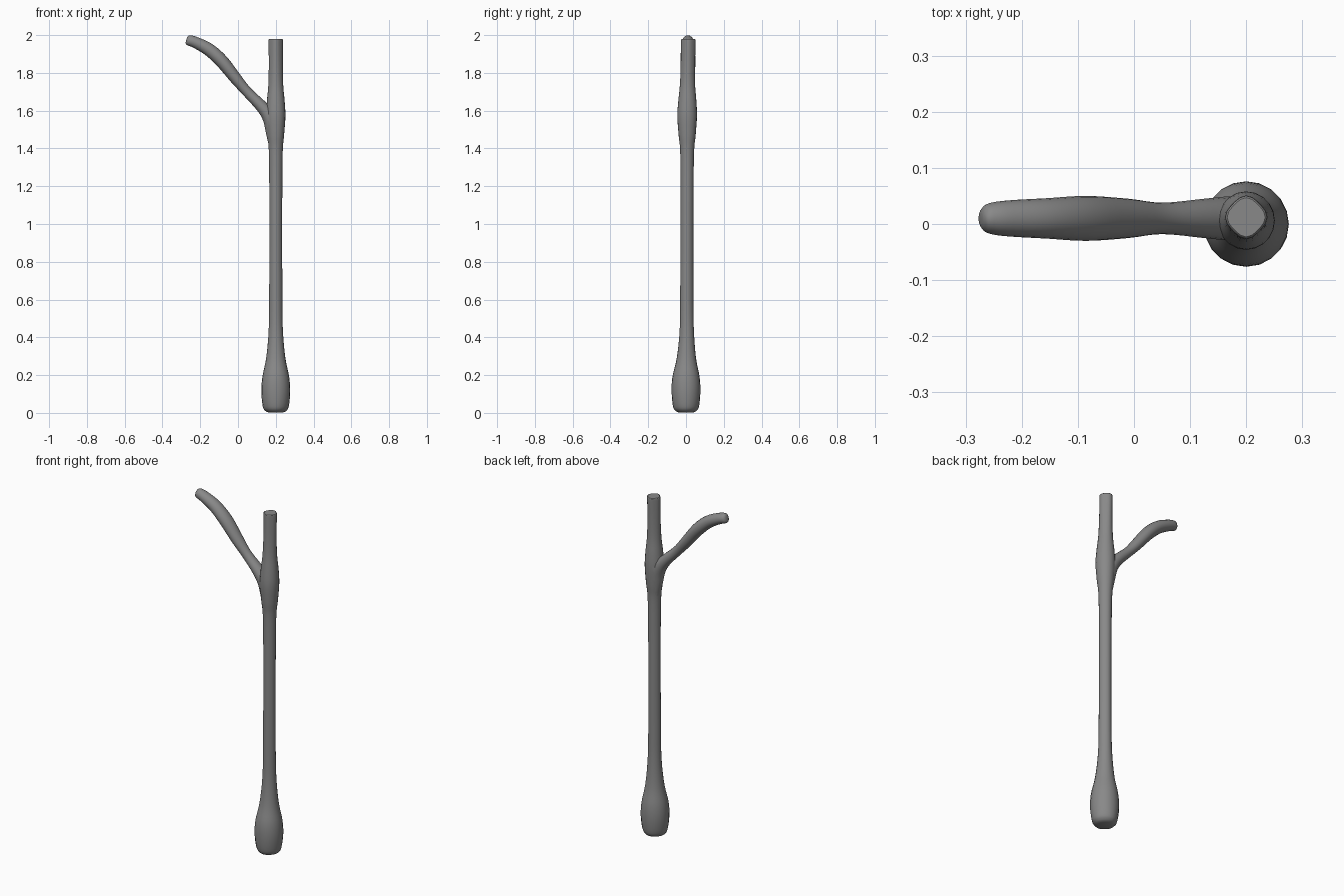
import bpy, bmesh, math
from mathutils import Vector

if "Cube" in bpy.data.objects:
    bpy.data.objects.remove(bpy.data.objects["Cube"])

SIDES = 20


def smooth_stations(rows, steps=4):
    """Catmull-Rom interpolation between the given stations."""
    out = []
    for i in range(len(rows) - 1):
        p0, p1 = rows[max(i - 1, 0)], rows[i]
        p2, p3 = rows[i + 1], rows[min(i + 2, len(rows) - 1)]
        for s in range(steps):
            t = s / steps
            out.append([0.5 * (2 * b + (c - a) * t + (2 * a - 5 * b + 4 * c - d) * t * t
                               + (3 * b - a - 3 * c + d) * t ** 3)
                        for a, b, c, d in zip(p0, p1, p2, p3)])
    return out + [list(rows[-1])]


def section_scale(angle, p):
    """Rounded diamond with its corners on the axes; p = 2 is a circle."""
    def f(a):
        return (abs(math.cos(a)) ** p + abs(math.sin(a)) ** p) ** (-1 / p)
    return f(angle + math.pi / 4) / f(math.pi / 4)


def loft(name, rows):
    """Rows: x, y, z, tilt about y (degrees), in-plane radius, y radius, section power."""
    bm = bmesh.new()
    rings = []
    for x, y, z, tilt, ra, rb, p in rows:
        a = math.radians(tilt)
        u, v = Vector((math.cos(a), 0, math.sin(a))), Vector((0, 1, 0))
        ring = []
        for k in range(SIDES):
            ang = math.tau * k / SIDES
            f = section_scale(ang, p)
            ring.append(bm.verts.new(Vector((x, y, z)) + u * (ra * f * math.cos(ang))
                                     + v * (rb * f * math.sin(ang))))
        rings.append(ring)
    for r0, r1 in zip(rings, rings[1:]):
        for k in range(SIDES):
            j = (k + 1) % SIDES
            bm.faces.new((r0[k], r0[j], r1[j], r1[k]))
    bm.faces.new(rings[0][::-1])
    bm.faces.new(rings[-1])
    bmesh.ops.recalc_face_normals(bm, faces=bm.faces)
    me = bpy.data.meshes.new(name)
    bm.to_mesh(me)
    bm.free()
    me.materials.append(bark)
    ob = bpy.data.objects.new(name, me)
    bpy.context.collection.objects.link(ob)
    return ob


# Dark grey surface
bark = bpy.data.materials.new("dark_grey")
bark.diffuse_color = (0.25, 0.25, 0.25, 1)
bark.use_nodes = True
bark.node_tree.nodes["Principled BSDF"].inputs["Base Color"].default_value = bark.diffuse_color

# Trunk: z, centre y, radius in x, radius in y, section power
trunk_profile = [
    (0.003, 0.0, 0.040, 0.040, 2.5), (0.011, 0.0, 0.056, 0.056, 2.4),
    (0.035, 0.0, 0.069, 0.069, 2.2), (0.11, 0.0, 0.076, 0.076, 2),
    (0.19, 0.0, 0.071, 0.072, 2), (0.29, 0.002, 0.051, 0.051, 2),
    (0.43, 0.004, 0.038, 0.038, 2.1), (0.60, 0.004, 0.035, 0.035, 2.3),
    (1.00, 0.005, 0.034, 0.034, 2.3), (1.36, 0.006, 0.036, 0.036, 2.2),
    (1.47, 0.006, 0.044, 0.045, 2), (1.57, 0.006, 0.051, 0.052, 2),
    (1.65, 0.007, 0.047, 0.048, 2), (1.74, 0.008, 0.039, 0.040, 2.2),
    (1.85, 0.010, 0.037, 0.038, 2.6), (1.965, 0.012, 0.038, 0.039, 3),
    (1.976, 0.012, 0.037, 0.038, 3), (1.98, 0.012, 0.034, 0.035, 3)]
trunk = loft("branch_staff", smooth_stations(
    [(0.2, y, z, 0, rx, ry, p) for z, y, rx, ry, p in trunk_profile]))

# Side branch: x, z, tilt, in-plane radius, y radius
branch_profile = [
    (0.198, 1.39, 0, 0.029, 0.029), (0.190, 1.49, 14, 0.043, 0.036),
    (0.168, 1.565, 32, 0.040, 0.039), (0.125, 1.622, 48, 0.032, 0.035),
    (0.05, 1.698, 46, 0.027, 0.028), (-0.01, 1.768, 42, 0.031, 0.035),
    (-0.085, 1.861, 44, 0.035, 0.040), (-0.155, 1.924, 55, 0.034, 0.036),
    (-0.225, 1.961, 66, 0.030, 0.032), (-0.258, 1.972, 71, 0.028, 0.027),
    (-0.269, 1.975, 73, 0.023, 0.019), (-0.273, 1.976, 73, 0.014, 0.010)]
branch = loft("side_branch", smooth_stations(
    [(x, 0.010, z, t, ra, rb, 2) for x, z, t, ra, rb in branch_profile]))

# Merge the branch into the trunk
mod = trunk.modifiers.new("union", 'BOOLEAN')
mod.operation, mod.solver, mod.object = 'UNION', 'EXACT', branch
bpy.context.view_layer.objects.active = trunk
trunk.select_set(True)
bpy.ops.object.modifier_apply(modifier=mod.name)
bpy.data.objects.remove(branch, do_unlink=True)
bpy.ops.object.shade_smooth_by_angle(angle=math.radians(40))
